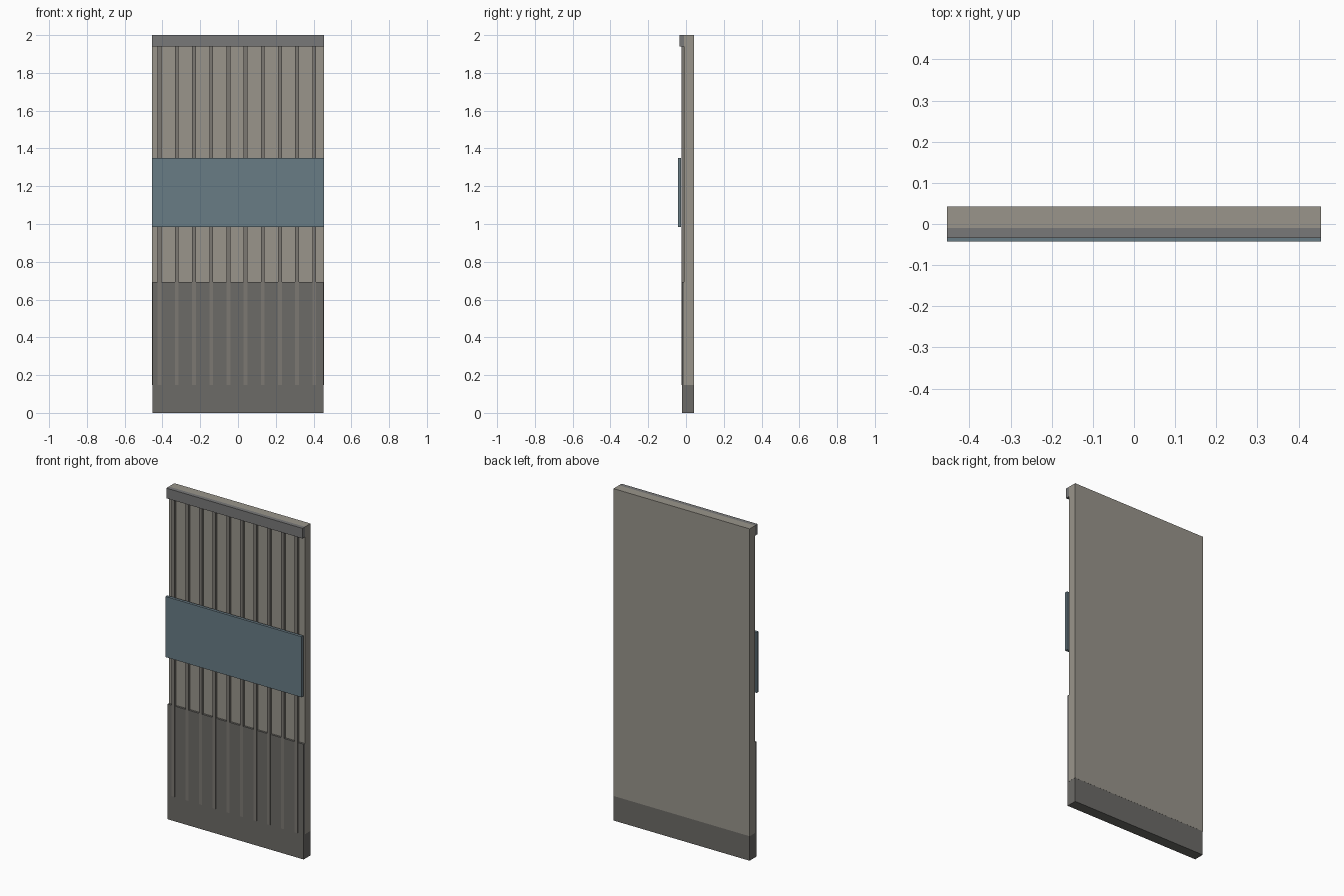
import bpy

if "Cube" in bpy.data.objects:
    bpy.data.objects.remove(bpy.data.objects["Cube"])


def material(name, rgb):
    m = bpy.data.materials.new(name)
    m.diffuse_color = (*rgb, 1.0)
    m.use_nodes = True
    m.node_tree.nodes["Principled BSDF"].inputs["Base Color"].default_value = m.diffuse_color
    return m


def box(name, x, y, z, mat):
    """Axis-aligned box from (min, max) pairs."""
    bpy.ops.mesh.primitive_cube_add(size=1, location=[(a + b) / 2 for a, b in (x, y, z)])
    ob = bpy.context.object
    ob.name = name
    ob.scale = [b - a for a, b in (x, y, z)]
    bpy.ops.object.transform_apply(location=False, rotation=False, scale=True)
    ob.data.materials.append(mat)
    return ob


warm = material("warm_grey", (0.32, 0.30, 0.26))
mid = material("batten_grey", (0.20, 0.19, 0.17))
dark = material("dark_grey", (0.15, 0.145, 0.135))
rail = material("rail_grey", (0.19, 0.19, 0.19))
blue = material("slate_blue", (0.14, 0.20, 0.235))

W = 0.454       # half width
BACK = 0.0425   # rear face

# Main wall slab
box("wall_slab", (-W, W), (-0.010, BACK), (0.148, 2.0), warm)

# Dark base, a hair inside the slab so shared faces do not flicker
box("base_panel", (-W + 0.0006, W - 0.0006), (-0.022, BACK - 0.0006), (0.0, 0.694), dark)

# Vertical battens on the front
for i in range(10):
    cx = -0.415 + i * 0.091
    box(f"batten_{i + 1}", (cx - 0.010, cx + 0.010), (-0.0245, -0.010), (0.148, 1.939), mid)

# Coloured band across the middle
box("colour_band", (-W, W), (-0.0425, -0.0255), (0.985, 1.35), blue)

# Top rail
box("top_rail", (-W, W), (-0.0345, -0.010), (1.939, 2.0), rail)
